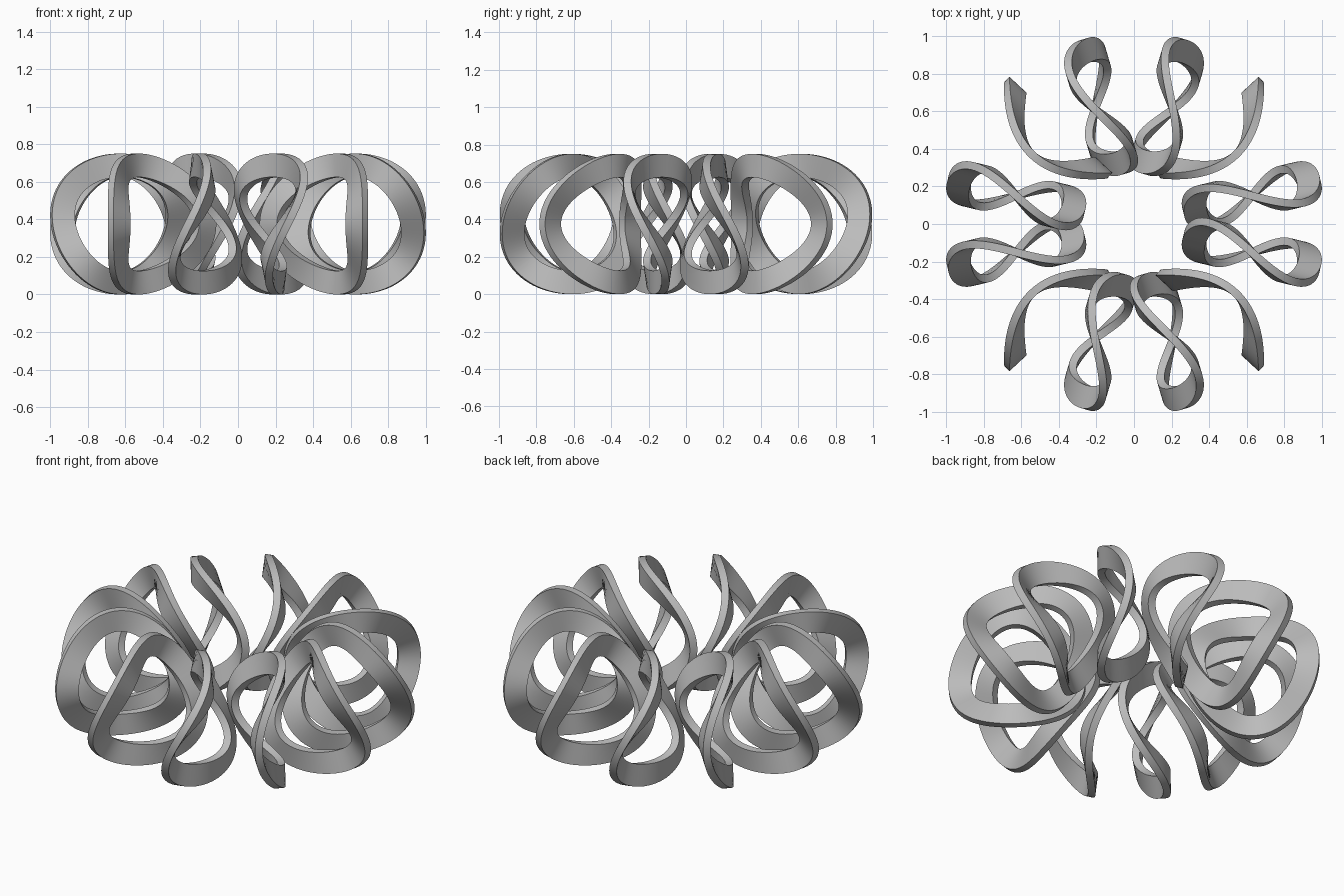
import bpy, bmesh
from math import sin, cos, pi, radians

cube = bpy.data.objects.get("Cube")
if cube:
    bpy.data.objects.remove(cube, do_unlink=True)

# One grey material
grey = bpy.data.materials.new("plain grey")
grey.use_nodes = True
color = (0.5, 0.5, 0.5, 1)
grey.diffuse_color = color
grey.node_tree.nodes["Principled BSDF"].inputs["Base Color"].default_value = color

CENTER = 0.645      # distance of each ring's centre from the middle
OUTER, INNER = 0.375, 0.25
WAVE = 0.1          # sideways saddle bend
THICK = 0.042
STEPS = 96


def saddle_ring(name, angle, phase):
    """Flat washer standing on edge, bent sideways into a saddle."""
    bm = bmesh.new()
    rows = []
    for i in range(STEPS):
        p = 2 * pi * i / STEPS
        side = WAVE * cos(2 * p + phase)
        row = []
        for rad in (INNER, OUTER):
            out = CENTER + rad * cos(p)
            row.append(bm.verts.new((out * cos(angle) - side * sin(angle),
                                     out * sin(angle) + side * cos(angle),
                                     OUTER + rad * sin(p))))
        rows.append(row)
    for i in range(STEPS):
        a, b = rows[i], rows[(i + 1) % STEPS]
        bm.faces.new((a[0], a[1], b[1], b[0]))
    bmesh.ops.recalc_face_normals(bm, faces=bm.faces)
    mesh = bpy.data.meshes.new(name)
    bm.to_mesh(mesh)
    bm.free()
    mesh.materials.append(grey)
    ob = bpy.data.objects.new(name, mesh)
    bpy.context.collection.objects.link(ob)
    solid = ob.modifiers.new("thickness", 'SOLIDIFY')
    solid.thickness = THICK
    solid.offset = 0
    # Apply the thickness so that sharp edges can be marked
    bpy.ops.object.select_all(action='DESELECT')
    ob.select_set(True)
    bpy.context.view_layer.objects.active = ob
    bpy.ops.object.modifier_apply(modifier=solid.name)
    bpy.ops.object.shade_smooth_by_angle(angle=radians(35))


# Three rings, repeated by half turns about the vertical and the x axis
base_rings = (("side_ring", 13.5, 90), ("corner_ring", 43, 0), ("end_ring", 73.5, -75))
for name, angle, phase in base_rings:
    for turn in (0, 180):
        saddle_ring(f"{name}_{turn}_a", radians(angle + turn), radians(phase))
        saddle_ring(f"{name}_{turn}_b", radians(turn - angle), radians(180 - phase))
